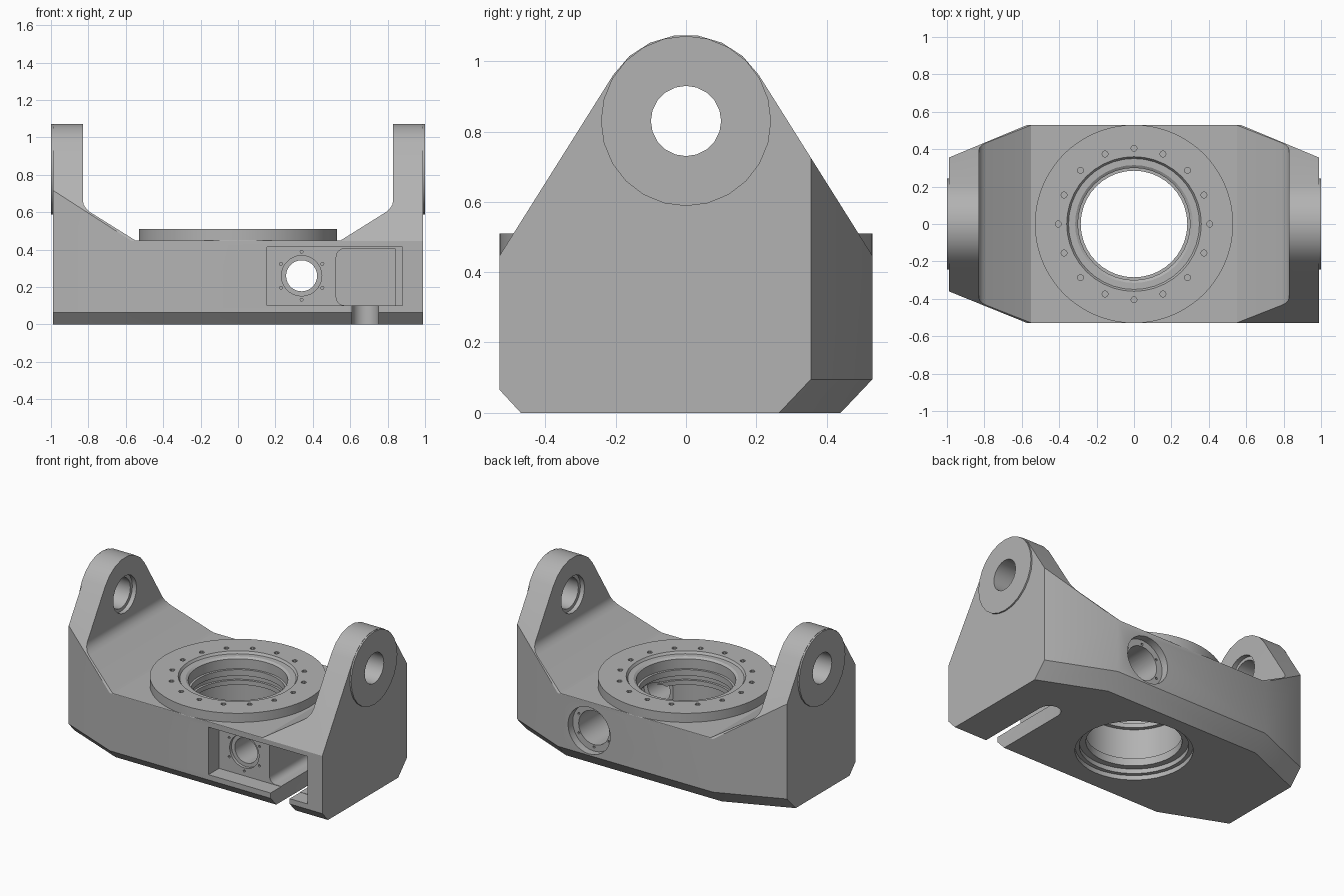
import bpy, bmesh, math
from mathutils import Vector, Matrix

cube = bpy.data.objects.get("Cube")
if cube:
    bpy.data.objects.remove(cube, do_unlink=True)

metal = bpy.data.materials.new("machined grey")
metal.use_nodes = True
GREY = (0.45, 0.45, 0.45, 1)
metal.diffuse_color = GREY
metal.node_tree.nodes["Principled BSDF"].inputs["Base Color"].default_value = GREY


def finish(name, bm):
    bmesh.ops.recalc_face_normals(bm, faces=bm.faces)
    mesh = bpy.data.meshes.new(name)
    bm.to_mesh(mesh)
    bm.free()
    mesh.materials.append(metal)
    obj = bpy.data.objects.new(name, mesh)
    bpy.context.collection.objects.link(obj)
    return obj


def place(a, b, t, axis):
    return {"x": (t, a, b), "y": (a, t, b), "z": (a, b, t)}[axis]


def prism(name, outlines, axis, lo, hi):
    """Extrude one or more closed 2D outlines along an axis."""
    bm = bmesh.new()
    for pts in outlines:
        low = [bm.verts.new(place(a, b, lo, axis)) for a, b in pts]
        high = [bm.verts.new(place(a, b, hi, axis)) for a, b in pts]
        bm.faces.new(low)
        bm.faces.new(high[::-1])
        for i in range(len(pts)):
            j = (i + 1) % len(pts)
            bm.faces.new((low[i], high[i], high[j], low[j]))
    return finish(name, bm)


def arc(cx, cy, r, start, end, n):
    return [(cx + r * math.cos(math.radians(start + (end - start) * i / n)),
             cy + r * math.sin(math.radians(start + (end - start) * i / n)))
            for i in range(n + 1)]


def circle(cx, cy, r, n):
    return arc(cx, cy, r, 0, 360, n)[:-1]


def lathe(name, profile, segs):
    """Solid of revolution about z; the profile runs bottom to top."""
    bm = bmesh.new()
    rings = [[bm.verts.new((x, y, z)) for x, y in circle(0, 0, r, segs)]
             for r, z in profile]
    bm.faces.new(rings[0][::-1])
    bm.faces.new(rings[-1])
    for a, b in zip(rings, rings[1:]):
        for i in range(segs):
            j = (i + 1) % segs
            bm.faces.new((a[i], a[j], b[j], b[i]))
    return finish(name, bm)


def boolean(obj, tool, op="DIFFERENCE", keep=False):
    mod = obj.modifiers.new("cut", "BOOLEAN")
    mod.operation, mod.object, mod.solver = op, tool, "EXACT"
    bpy.context.view_layer.objects.active = obj
    bpy.ops.object.modifier_apply(modifier=mod.name)
    if not keep:
        bpy.data.objects.remove(tool, do_unlink=True)


def box(x0, x1, y0, y1, z0, z1):
    return prism("cutter", [[(x0, z0), (x1, z0), (x1, z1), (x0, z1)]], "y", y0, y1)


# Plan block with tapered corners and chamfered lower edges; one front corner stays square
bm = bmesh.new()
END, MID, HALF = 0.99, 0.57, 0.53
front = [(-END, -0.36), (-MID, -HALF), (END, -HALF)]
back = [(END, 0.355), (MID, HALF), (-MID, HALF), (-END, 0.355)]
for outline, height, inset in ((front, 0.065, 0.06), (back, 0.095, -0.09)):
    for x, y in outline:
        for p in ((x, y, 1.15), (x, y, height), (x, y + inset, 0)):
            bm.verts.new(p)
bmesh.ops.convex_hull(bm, input=bm.verts)
bmesh.ops.dissolve_limit(bm, angle_limit=0.01, verts=bm.verts, edges=bm.edges)
body = finish("yoke_body", bm)

# Side silhouette: rounded arm tops running down to sloping shoulders
AXLE = 0.83
sides = [(0.874, -0.1)] + arc(0, AXLE, 0.245, 32.3, 147.7, 7) + [(-0.874, -0.1)]
boolean(body, prism("cutter", [sides], "x", -1.2, 1.2), "INTERSECT")

# Front silhouette: low deck with ramps up to the two arms
ramp = [(0.55, 0.45), (0.79, 0.60), (0.81, 0.617), (0.825, 0.64), (0.83, 0.665), (0.83, 1.3)]
gap = ramp + [(-x, z) for x, z in reversed(ramp)]
boolean(body, prism("cutter", [gap], "y", -0.8, 0.8))

# Axle bores, shallow inner counterbores and outer bosses
boolean(body, prism("cutter", [circle(0, AXLE, 0.10, 20)], "x", -1.2, 1.2))
boolean(body, prism("cutter", [circle(0, AXLE, 0.122, 20)], "x", -0.86, 0.86))
for side, name in ((-1, "right_boss"), (1, "left_boss")):
    x0, x1 = sorted((side * 0.98, side))
    boss = prism(name, [circle(0, AXLE, 0.242, 24)], "x", x0, x1)
    boolean(boss, prism("cutter", [circle(0, AXLE, 0.10, 20)], "x", -1.2, 1.2))

# Turntable ring with a stepped, grooved central bore shared with the body
ring = prism("turntable_ring", [circle(0, 0, HALF, 80)], "z", 0.44, 0.51)
bore_profile = [(0.35, -0.1), (0.35, 0.03), (0.325, 0.03), (0.325, 0.06), (0.285, 0.06),
                (0.285, 0.11), (0.31, 0.11), (0.31, 0.32), (0.285, 0.32), (0.285, 0.35),
                (0.30, 0.35), (0.30, 0.38), (0.285, 0.38), (0.285, 0.42), (0.30, 0.42),
                (0.30, 0.485), (0.315, 0.495), (0.35, 0.495), (0.36, 0.51), (0.36, 0.6)]
bore = lathe("cutter", bore_profile, 40)
boolean(body, bore, keep=True)
boolean(ring, bore)
bolts = [circle(x, y, 0.016, 10) for x, y in circle(0, 0, 0.405, 16)]
boolean(ring, prism("cutter", bolts, "z", 0.48, 0.6))

# Front pocket: shallow recess, deep rounded cavity and the open slot below
PLATE = -0.42
boolean(body, box(0.155, 0.88, -0.7, PLATE, 0.10, 0.415))
cavity = ([(0.84, 0.102), (0.84, 0.405)] + arc(0.57, 0.36, 0.045, 90, 180, 5)
          + arc(0.57, 0.147, 0.045, 180, 270, 5))
boolean(body, prism("cutter", [cavity], "y", -0.5, 0.12))
slot = [(0.61, -0.7), (0.75, -0.7)] + arc(0.68, 0.03, 0.07, 0, 180, 8)
boolean(body, prism("cutter", [slot], "z", -0.1, 0.2))

# Cross shaft bore: small at the front plate, wide with a counterbore at the back
SX, SZ = 0.34, 0.26
for radius, y0, y1 in ((0.083, -0.6, 0.7), (0.108, -0.5, PLATE + 0.02),
                       (0.112, -0.2, 0.65), (0.155, 0.48, 0.6)):
    boolean(body, prism("cutter", [circle(SX, SZ, radius, 28)], "y", y0, y1))
screws = [circle(x, z, 0.008, 8) for x, z in arc(SX, SZ, 0.128, 30, 330, 5)]
for y0, y1 in ((-0.5, PLATE + 0.03), (0.45, 0.5)):
    boolean(body, prism("cutter", screws, "y", y0, y1))

# Smooth the round walls, keep machined edges crisp
bpy.ops.object.select_all(action="DESELECT")
for obj in bpy.context.collection.objects:
    if obj.type == "MESH" and metal.name in obj.data.materials:
        obj.select_set(True)
bpy.context.view_layer.objects.active = body
bpy.ops.object.shade_smooth_by_angle(angle=math.radians(25))
